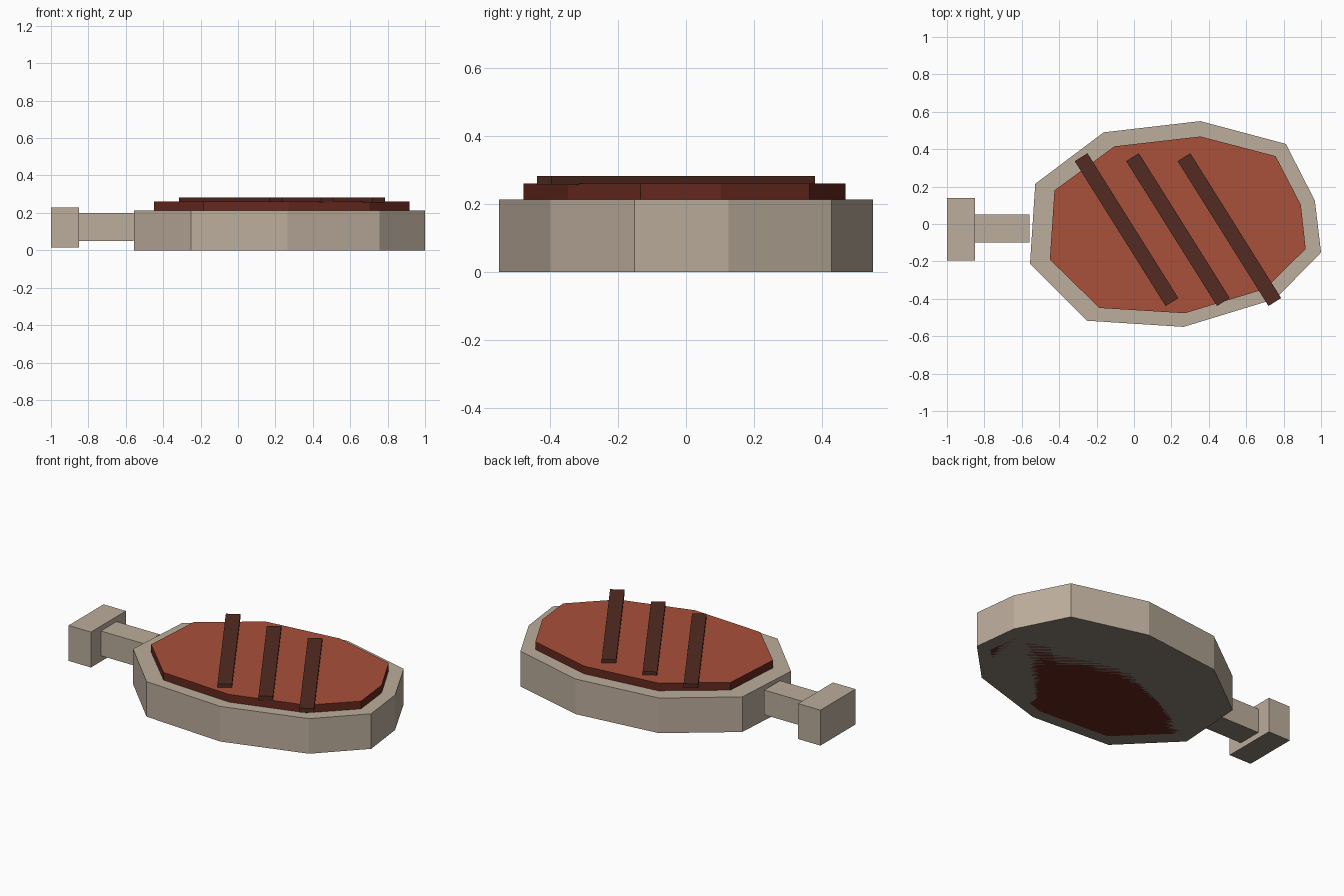
import bpy, bmesh, math
from mathutils import Matrix, Vector

if "Cube" in bpy.data.objects:
    bpy.data.objects.remove(bpy.data.objects["Cube"])


def material(name, rgb):
    m = bpy.data.materials.new(name)
    lin = [((c / 255 + 0.055) / 1.055) ** 2.4 for c in rgb]
    m.diffuse_color = (*lin, 1.0)
    m.use_nodes = True
    m.node_tree.nodes["Principled BSDF"].inputs["Base Color"].default_value = m.diffuse_color
    return m


FAT = material("pale fat and bone", (188, 173, 156))
UNDER = material("grey brown underside", (137, 126, 116))
MEAT = material("red meat", (169, 80, 59))
CRUST = material("dark meat crust", (101, 40, 30))
CHAR = material("charred brown", (82, 43, 33))


def finish(name, bm, top, side, under):
    """Colour the faces by direction and make the object."""
    bmesh.ops.recalc_face_normals(bm, faces=bm.faces)
    for f in bm.faces:
        f.material_index = 0 if f.normal.z > 0.5 else 2 if f.normal.z < -0.5 else 1
    mesh = bpy.data.meshes.new(name)
    bm.to_mesh(mesh)
    bm.free()
    ob = bpy.data.objects.new(name, mesh)
    bpy.context.collection.objects.link(ob)
    for m in (top, side, under):
        mesh.materials.append(m)
    return ob


def slab(name, outline, z0, z1, *mats):
    """Extrude an outline upwards."""
    bm = bmesh.new()
    base = bm.faces.new([bm.verts.new((x, y, z0)) for x, y in outline])
    ext = bmesh.ops.extrude_face_region(bm, geom=[base])
    top = [g for g in ext["geom"] if isinstance(g, bmesh.types.BMVert)]
    bmesh.ops.translate(bm, verts=top, vec=(0, 0, z1 - z0))
    return finish(name, bm, *mats)


def box(name, lo, hi, mats, angle=0.0):
    lo, hi = Vector(lo), Vector(hi)
    bm = bmesh.new()
    bmesh.ops.create_cube(bm, size=1, matrix=Matrix.Translation((lo + hi) / 2)
                          @ Matrix.Rotation(angle, 4, "Z")
                          @ Matrix.Diagonal((*(hi - lo), 1)))
    return finish(name, bm, *mats)


# Fat rim
rim = [(1.0, -0.152), (0.967, 0.125), (0.812, 0.428), (0.355, 0.55), (-0.162, 0.49),
       (-0.528, 0.215), (-0.556, -0.212), (-0.252, -0.517), (0.265, -0.55), (0.757, -0.40)]
slab("fat_rim", rim, 0, 0.213, FAT, FAT, UNDER)

# Raised meat, running through the rim down to the underside
meat = [(0.918, -0.133), (0.892, 0.103), (0.757, 0.363), (0.355, 0.468), (-0.105, 0.415),
        (-0.425, 0.18), (-0.45, -0.19), (-0.185, -0.449), (0.272, -0.477), (0.702, -0.347)]
slab("meat", meat, 0, 0.26, MEAT, CRUST, CRUST)

# Diagonal grill marks
for i in range(3):
    cx, cy = -0.040 + 0.275 * i, -0.030
    box(f"grill_mark_{i + 1}", (cx - 0.457, cy - 0.04, 0.255),
        (cx + 0.457, cy + 0.04, 0.281), [CHAR] * 3, math.radians(-57.9))

# Bone handle
box("bone_shaft", (-0.85, -0.10, 0.05), (-0.56, 0.05, 0.20), (FAT, FAT, UNDER))
box("bone_end", (-1.0, -0.195, 0.015), (-0.85, 0.14, 0.23), (FAT, FAT, UNDER))
